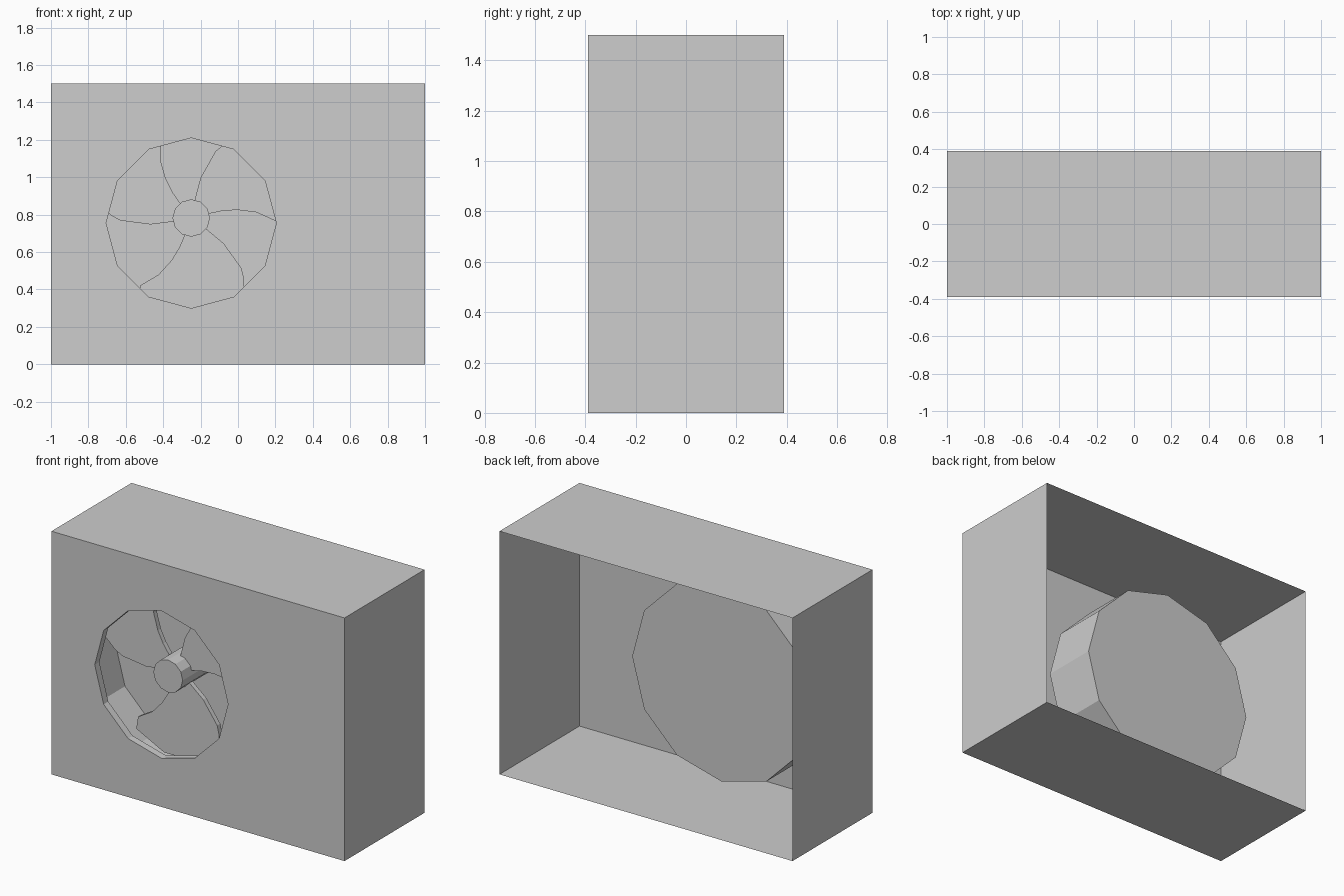
import bpy
import bmesh
from math import radians, sin, cos, tau
from mathutils import Vector, Matrix

if "Cube" in bpy.data.objects:
    bpy.data.objects.remove(bpy.data.objects["Cube"], do_unlink=True)

SIDES = 12
WIDTH, DEPTH, HEIGHT = 2.0, 0.78, 1.5
FRONT = -DEPTH / 2
HOLE = Vector((-0.25, 0, 0.755))      # centre of the fan opening
HUB = Vector((-0.25, 0, 0.782))       # centre of the fan
HOLE_R, CUP_R = 0.455, 0.61
CUP_BACK = 0.01

grey = bpy.data.materials.new("light_grey")
grey.use_nodes = True
grey.diffuse_color = (0.61, 0.61, 0.61, 1)
grey.node_tree.nodes["Principled BSDF"].inputs["Base Color"].default_value = grey.diffuse_color


def finish(name, bm):
    """Turn a bmesh into a flat-shaded object."""
    bmesh.ops.recalc_face_normals(bm, faces=bm.faces)
    mesh = bpy.data.meshes.new(name)
    bm.to_mesh(mesh)
    bm.free()
    mesh.materials.append(grey)
    obj = bpy.data.objects.new(name, mesh)
    bpy.context.collection.objects.link(obj)
    return obj


def lathe(name, profile, centre):
    """Spin (radius, y) points around the fan axis."""
    bm = bmesh.new()
    verts = [bm.verts.new(centre + Vector((r, y, 0))) for r, y in profile]
    edges = [bm.edges.new(pair) for pair in zip(verts, verts[1:])]
    bmesh.ops.spin(bm, geom=verts + edges, cent=centre, axis=(0, 1, 0),
                   angle=tau, steps=SIDES)
    bmesh.ops.remove_doubles(bm, verts=bm.verts, dist=0.0005)
    return finish(name, bm)


# Casing: sheet box, open at the back, with a polygonal hole in the front
bm = bmesh.new()
bmesh.ops.create_cube(bm, size=1, matrix=Matrix.Translation((0, 0, HEIGHT / 2))
                      @ Matrix.Diagonal((WIDTH, DEPTH, HEIGHT, 1)))
ends = [f for f in bm.faces if abs(f.normal.y) > 0.9]
bmesh.ops.delete(bm, geom=ends, context="FACES_ONLY")
rim = [e for e in bm.edges if all(v.co.y < 0 for v in e.verts)]
ring = [bm.verts.new(HOLE + Vector((HOLE_R * cos(tau * i / SIDES), FRONT,
                                    HOLE_R * sin(tau * i / SIDES))))
        for i in range(SIDES)]
rim += [bm.edges.new((ring[i - 1], ring[i])) for i in range(SIDES)]
bmesh.ops.triangle_fill(bm, edges=rim, use_beauty=True, normal=(0, -1, 0))
finish("casing", bm)

# Fan housing: short lip, step outwards, wide drum and closed back
lathe("fan_housing", [(HOLE_R, FRONT), (HOLE_R, FRONT + 0.045),
                      (CUP_R, FRONT + 0.045), (CUP_R, CUP_BACK), (0, CUP_BACK)], HOLE)

# Hub
lathe("fan_hub", [(0, -0.325), (0.1, -0.325), (0.1, CUP_BACK)], HUB)

# Blades: swept edges given as (radius, degrees)
LEAD = [(0.08, 14), (0.17, 13), (0.25, 10), (0.35, 5), (0.45, -2), (0.52, 2)]
TRAIL = [(0.52, 58), (0.43, 66), (0.38, 70), (0.22, 77), (0.08, 80)]
BLADE_FRONT, BLADE_THICK = -0.23, 0.03


def blade(name, lead_turn, trail_turn):
    bm = bmesh.new()
    tip = [(0.54, 20), (0.54, 40)]
    points = [(r, a + lead_turn) for r, a in LEAD]
    points += [(r, a + (lead_turn + trail_turn) / 2) for r, a in tip]
    points += [(r, a + trail_turn) for r, a in TRAIL]
    outline = [bm.verts.new(HUB + Vector((r * cos(radians(a)), BLADE_FRONT, r * sin(radians(a)))))
               for r, a in points]
    face = bm.faces.new(outline)
    extruded = bmesh.ops.extrude_face_region(bm, geom=[face], use_keep_orig=True)["geom"]
    moved = [g for g in extruded if isinstance(g, bmesh.types.BMVert)]
    bmesh.ops.translate(bm, verts=moved, vec=(0, BLADE_THICK, 0))
    return finish(name, bm)


blade("fan_blade_right", 0, 0)
blade("fan_blade_top", 113, 112)
blade("fan_blade_bottom", 235, 245)
